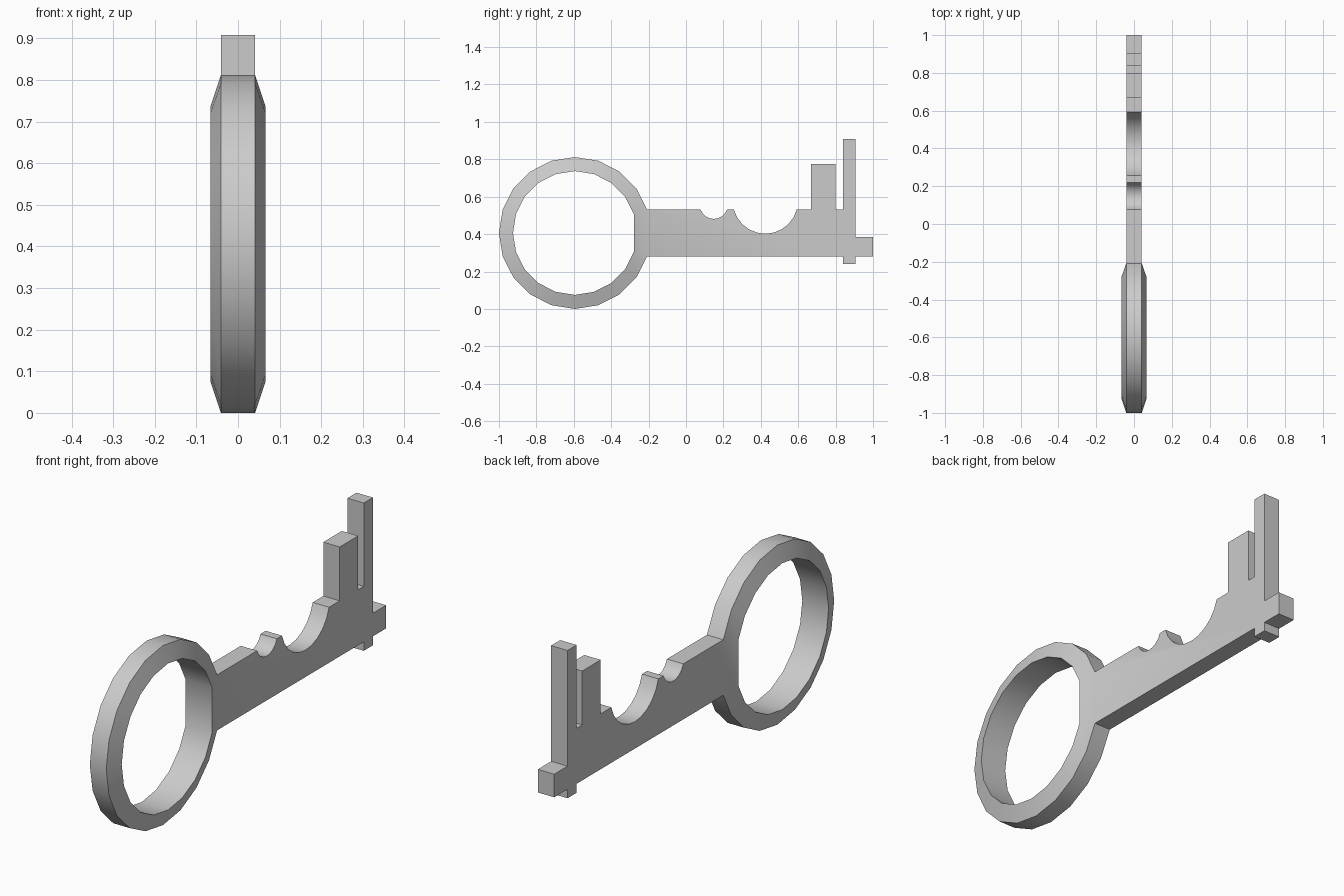
import bpy, bmesh
from math import sin, cos, pi, asin, radians

if "Cube" in bpy.data.objects:
    bpy.data.objects.remove(bpy.data.objects["Cube"])

HW = 0.041            # half thickness of the blade and ring rim
HW_IN = 0.066         # half thickness at the ring's inner edge
CY, CZ = -0.594, 0.406
R_OUT, R_IN = 0.406, 0.331
SIDES = 20

bm = bmesh.new()

# bow ring: 20-sided loop with the vertex at the blade left out (flat side there)
def ring_point(r, hw, i):
    a = 2 * pi * i / SIDES
    return bm.verts.new((hw, CY + r * cos(a), CZ + r * sin(a)))

section = [(R_OUT, -HW), (R_OUT, HW), (R_IN, HW_IN), (R_IN, -HW_IN)]
loops = [[ring_point(r, hw, i) for r, hw in section] for i in range(1, SIDES)]
for k, a in enumerate(loops):
    b = loops[(k + 1) % len(loops)]
    for j in range(4):
        if k == len(loops) - 1 and j == 0:
            continue      # open where the blade joins
        n = (j + 1) % 4
        bm.faces.new((a[j], a[n], b[n], b[j]))

# scooped notch along the blade's top edge, from right to left
def notch(y0, y1, top, bottom, steps):
    h, d = (y1 - y0) / 2, top - bottom
    r = (h * h + d * d) / (2 * d)
    half = asin(h / r)
    cy, cz = (y0 + y1) / 2, bottom + r
    return [(cy + r * sin(half * (1 - 2 * i / steps)),
             cz - r * cos(half * (1 - 2 * i / steps))) for i in range(steps + 1)]

# blade outline, starting and ending at the ring
t = 2 * pi / SIDES
y_join = CY + R_OUT * cos(t)
top, low = CZ + R_OUT * sin(t), CZ - R_OUT * sin(t)
outline = [(y_join, low), (0.84, low), (0.84, 0.24), (0.905, 0.24), (0.905, low),
           (1.0, low), (1.0, 0.385), (0.905, 0.385), (0.905, 0.908), (0.84, 0.908),
           (0.84, top), (0.80, top), (0.80, 0.775), (0.668, 0.775), (0.668, top)]
outline += notch(0.256, 0.592, top, 0.402, 10)
outline += notch(0.078, 0.219, top, 0.481, 8)
outline += [(y_join, top)]

front = [bm.verts.new((HW, y, z)) for y, z in outline]
back = [bm.verts.new((-HW, y, z)) for y, z in outline]
bm.faces.new(front)
bm.faces.new(back[::-1])
for i in range(len(outline) - 1):
    bm.faces.new((front[i], back[i], back[i + 1], front[i + 1]))

bmesh.ops.remove_doubles(bm, verts=bm.verts, dist=0.0005)
bmesh.ops.recalc_face_normals(bm, faces=bm.faces)

mesh = bpy.data.meshes.new("key")
bm.to_mesh(mesh)
bm.free()
key = bpy.data.objects.new("key", mesh)
bpy.context.collection.objects.link(key)
bpy.context.view_layer.objects.active = key
key.select_set(True)
bpy.ops.object.shade_smooth_by_angle(angle=radians(30))
